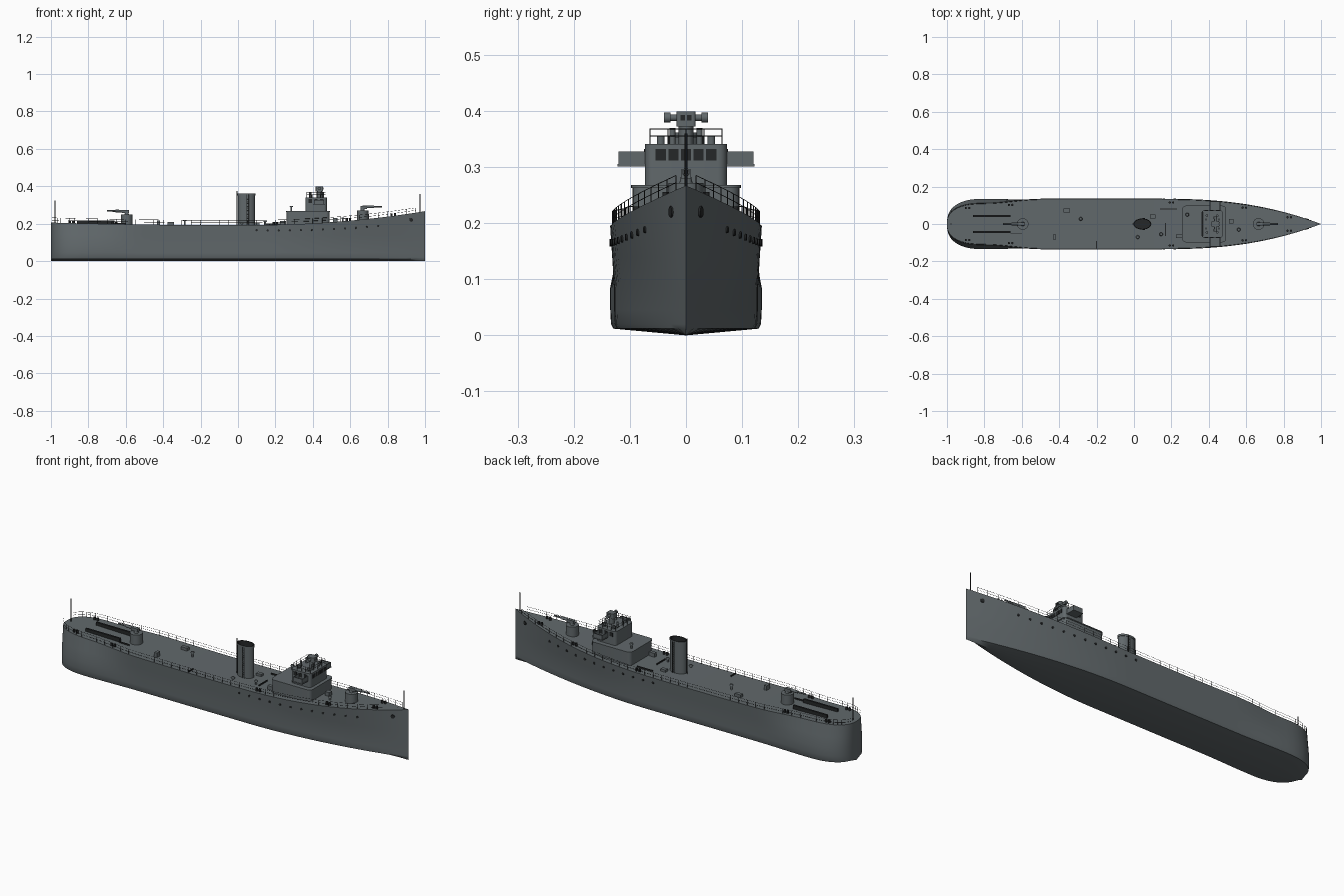
import bpy, bmesh, math
from mathutils import Vector, Matrix

old = bpy.data.objects.get("Cube")
if old:
    bpy.data.objects.remove(old)


def material(name, rgb):
    m = bpy.data.materials.new(name)
    m.use_nodes = True
    m.diffuse_color = (*rgb, 1)
    m.node_tree.nodes["Principled BSDF"].inputs["Base Color"].default_value = (*rgb, 1)
    return m


GREY = material("naval grey", (0.12, 0.14, 0.148))
DARK = material("dark fittings", (0.018, 0.02, 0.021))


def finish(name, bm, mat, smooth=True):
    bmesh.ops.recalc_face_normals(bm, faces=bm.faces)
    me = bpy.data.meshes.new(name)
    bm.to_mesh(me)
    bm.free()
    me.materials.append(mat)
    ob = bpy.data.objects.new(name, me)
    bpy.context.scene.collection.objects.link(ob)
    if smooth:
        bpy.ops.object.select_all(action='DESELECT')
        ob.select_set(True)
        bpy.context.view_layer.objects.active = ob
        bpy.ops.object.shade_smooth_by_angle(angle=math.radians(35))
    return ob


def box(name, lo, hi, mat=GREY, corner=0):
    bm = bmesh.new()
    lo, hi = Vector(lo), Vector(hi)
    bmesh.ops.create_cube(bm, size=1, matrix=Matrix.Translation((lo + hi) / 2) @ Matrix.Diagonal((*(hi - lo), 1)))
    if corner:
        upright = [e for e in bm.edges if abs(e.verts[0].co.z - e.verts[1].co.z) > 1e-4]
        bmesh.ops.bevel(bm, geom=upright, offset=corner, segments=5, affect='EDGES', profile=0.5)
    return finish(name, bm, mat)


def add_rod(bm, a, b, r, sides=12, r2=None):
    a, b = Vector(a), Vector(b)
    turn = (b - a).to_track_quat('Z', 'Y').to_matrix().to_4x4()
    bmesh.ops.create_cone(bm, cap_ends=True, segments=sides, radius1=r, radius2=r if r2 is None else r2,
                          depth=(b - a).length, matrix=Matrix.Translation((a + b) / 2) @ turn)


def rods(name, items, mat=GREY, sides=12):
    bm = bmesh.new()
    for it in items:
        add_rod(bm, it[0], it[1], it[2], sides, it[3] if len(it) > 3 else None)
    return finish(name, bm, mat)


# Hull lines
BEAM, FORE, AFT = 0.135, 0.15, -0.8


def sheer(x):
    return 0.192 + (0.075 * x ** 2.2 if x > 0 else 0.014 * x * x)


def plan(x, fullness=2.4):
    if x > FORE:
        return 1 - ((x - FORE) / (1 - FORE)) ** fullness
    if x < AFT:
        return max(0, 1 - ((AFT - x) / (1 + AFT)) ** 2.5) ** 0.4
    return 1


def ease(x):
    t = min(1, max(0, (-0.5 - x) / 0.3))
    return t * t * (3 - 2 * t)


def deck_half(x):
    return BEAM * plan(x) * (1 - 0.17 * ease(x))


def low_half(x):
    return (0.128 + 0.007 * ease(x)) * plan(x, 1.9)


def hull_half(x, z):
    t = (z - 0.085) / (sheer(x) - 0.085)
    return low_half(x) + (deck_half(x) - low_half(x)) * t


# Hull lofted through cross-sections
xs = [-1 + 0.2 * (i / 12) ** 2.5 for i in range(12)] + [AFT + 0.05 * i for i in range(37)]
bm = bmesh.new()
rings = []
for x in xs:
    w, top = low_half(x), sheer(x)
    half = [(0.96 * w, 0.012), (0.99 * w, 0.02), (w, 0.045), (w, 0.085),
            (hull_half(x, 0.14), 0.14), (deck_half(x), top)]
    pts = [(-y, z) for y, z in reversed(half)] + [(0, 0)] + half
    rings.append([bm.verts.new((x, y, z)) for y, z in pts])
for a, b in zip(rings, rings[1:]):
    n = len(a)
    for i in range(n):
        j = (i + 1) % n
        bm.faces.new((a[i], a[j], b[j], b[i]))
bmesh.ops.remove_doubles(bm, verts=bm.verts, dist=1e-5)
finish("hull", bm, GREY)

# Portholes and hawse openings
holes = []
for s in (-1, 1):
    for x, r, drop in [(0.1 + 0.059 * i, 0.006, 0.027 + 0.0015 * i) for i in range(12)] + [(0.925, 0.01, 0.035)]:
        z = sheer(x) - drop
        y = hull_half(x, z)
        slope = (hull_half(x + 0.01, z) - hull_half(x - 0.01, z)) / 0.02
        out = Vector((-slope, s, 0)).normalized() * 0.003
        p = Vector((x, s * y, z))
        holes.append((p - out, p + out, r))
rods("portholes", holes, DARK)

# Deck railings with stanchions and wires
path = [x for x in xs if -0.995 < x < 0.96]
rail = []
for s in (-1, 1):
    foot = [Vector((x, s * 0.97 * deck_half(x), sheer(x))) for x in path]
    for i, p in enumerate(foot):
        if path[i] > -0.97:
            rail.append((p, p + Vector((0, 0, 0.026)), 0.001))
        if i:
            for h in (0.013, 0.026):
                up = Vector((0, 0, h))
                rail.append((foot[i - 1] + up, p + up, 0.0007))
rods("deck_railing", rail, DARK, 4)

# Flagstaffs
rods("flagstaffs", [((-0.978, 0, 0.2), (-0.978, 0, 0.325), 0.0025),
                    ((0.974, 0, 0.26), (0.974, 0, 0.36), 0.0025)], DARK, 8)

# Deckhouse and bridge
box("deckhouse", (0.26, -0.095, 0.185), (0.49, 0.095, 0.268), GREY, 0.02)
box("deckhouse_roof", (0.257, -0.098, 0.263), (0.493, 0.098, 0.268), GREY, 0.022)
box("bridge", (0.36, -0.073, 0.265), (0.475, 0.073, 0.341), GREY, 0.016)
box("bridge_wing_floor", (0.405, -0.122, 0.301), (0.462, 0.122, 0.305))
for s in (-1, 1):
    inner, outer = sorted((s * 0.07, s * 0.12))
    for k, x in enumerate((0.407, 0.457)):
        box("wing_screen", (x, inner, 0.305), (x + 0.003, outer, 0.328))
    edge = sorted((s * 0.117, s * 0.12))
    box("wing_end_screen", (0.407, edge[0], 0.305), (0.46, edge[1], 0.328))
    for i in range(3):
        x = 0.378 + 0.03 * i
        side = sorted((s * 0.07, s * 0.0745))
        box("bridge_side_window", (x, side[0], 0.312), (x + 0.018, side[1], 0.332), DARK)
for i in range(-2, 3):
    y = 0.0225 * i
    box("bridge_window", (0.47, y - 0.009, 0.312), (0.4765, y + 0.009, 0.332), DARK)

# Railing on the bridge roof
corners = [(0.367, -0.064), (0.468, -0.064), (0.468, 0.064), (0.367, 0.064)]
guard = []
for (ax, ay), (bx, by) in zip(corners, corners[1:] + corners[:1]):
    for z in (0.355, 0.368):
        guard.append(((ax, ay, z), (bx, by, z), 0.0009))
    for k in range(4):
        x, y = ax + (bx - ax) * k / 4, ay + (by - ay) * k / 4
        guard.append(((x, y, 0.34), (x, y, 0.368), 0.001))
rods("bridge_railing", guard, DARK, 4)

# Director with rangefinder and roof instruments
rods("director_pedestal", [((0.435, 0, 0.34), (0.435, 0, 0.376), 0.013)])
box("director", (0.415, -0.017, 0.372), (0.455, 0.017, 0.399), GREY, 0.005)
for y in (-0.006, 0.006):
    box("director_port", (0.45, y - 0.004, 0.383), (0.4565, y + 0.004, 0.393), DARK)
rods("rangefinder", [((0.435, -0.037, 0.388), (0.435, 0.037, 0.388), 0.006)] +
     [((0.435, s * 0.028, 0.388), (0.435, s * 0.039, 0.388), 0.009) for s in (-1, 1)])
rods("roof_instruments", [((x, s * 0.045, 0.34), (x, s * 0.045, 0.356), 0.007)
                          for s in (-1, 1) for x in (0.39, 0.445)] +
     [((x, s * 0.024, 0.34), (x, s * 0.024, 0.37), 0.005) for s in (-1, 1) for x in (0.385, 0.455)])

# Funnel with hollow top, ladder and steam pipe
FX = 0.045
bm = bmesh.new()
profile = [(1, 0.185), (1, 0.352), (1.06, 0.352), (1.06, 0.362), (0.92, 0.362), (0.92, 0.335)]
loops = []
for k, z in profile:
    loops.append([bm.verts.new((FX + 0.045 * k * math.cos(a), 0.028 * k * math.sin(a), z))
                  for a in (math.tau * i / 32 for i in range(32))])
for a, b in zip(loops, loops[1:]):
    for i in range(32):
        j = (i + 1) % 32
        bm.faces.new((a[i], a[j], b[j], b[i]))
bm.faces.new(loops[-1])
funnel = finish("funnel", bm, GREY)
funnel.data.materials.append(DARK)
for f in funnel.data.polygons:
    if f.center.z > 0.33 and (f.normal.z > 0.9 or f.center.z < 0.35):
        f.material_index = 1
pipes = [((-0.006, 0, 0.19), (-0.006, 0, 0.376), 0.003)]
for s in (-1, 1):
    pipes += [((x, s * 0.03, 0.19), (x, s * 0.03, 0.355), 0.0015) for x in (0.048, 0.058)]
    pipes += [((0.048, s * 0.03, 0.2 + 0.01 * i), (0.058, s * 0.03, 0.2 + 0.01 * i), 0.001) for i in range(15)]
rods("funnel_ladders_and_pipe", pipes, DARK, 6)


# Deck guns: round bandstand, pivot, cradle and barrel
def gun(name, x, facing, z):
    rods(name + "_bandstand", [((x, 0, z - 0.015), (x, 0, z + 0.052), 0.031)], GREY, 32)
    rods(name + "_pivot", [((x, 0, z + 0.05), (x, 0, z + 0.064), 0.012, 0.009)], GREY, 16)
    ends = sorted((x - facing * 0.012, x + facing * 0.025))
    box(name + "_cradle", (ends[0], -0.009, z + 0.06), (ends[1], 0.009, z + 0.076))
    rods(name + "_barrel", [((x, 0, z + 0.07), (x + facing * 0.06, 0, z + 0.071), 0.007),
                            ((x, 0, z + 0.07), (x + facing * 0.105, 0, z + 0.072), 0.0055, 0.004)])


gun("fore_gun", 0.666, 1, 0.22)
gun("aft_gun", -0.595, -1, 0.197)

# Quarterdeck mine rails
for s in (-1, 1):
    box("mine_rack", (-0.86, s * 0.043 - 0.005, 0.195), (-0.66, s * 0.043 + 0.005, 0.218), DARK)

# Hatches, lockers and pipes along the deck
for x, y, a, b, h in [(-0.36, 0.072, 0.018, 0.01, 0.015), (-0.425, -0.07, 0.008, 0.013, 0.024),
                      (0.24, -0.065, 0.016, 0.009, 0.02), (0.52, 0.015, 0.012, 0.012, 0.02),
                      (0.1, 0.04, 0.015, 0.01, 0.012)]:
    box("deck_locker", (x - a, y - b, sheer(x) - 0.005), (x + a, y + b, sheer(x) + h))
for x, y, a, b in [(0.185, 0.08, 0.045, 0.002), (0.168, -0.03, 0.002, 0.035),
                   (-0.63, -0.052, 0.03, 0.002), (-0.2, -0.11, 0.002, 0.02)]:
    box("deck_pipe", (x - a, y - b, sheer(x) - 0.005), (x + a, y + b, sheer(x) + 0.007), DARK)

# Mushroom ventilators
vents = []
for x, y, z, h in [(-0.285, 0.027, sheer(-0.285), 0.028), (0.145, -0.055, sheer(0.145), 0.022),
                   (0.02, -0.07, sheer(0.02), 0.014), (0.285, 0.05, 0.268, 0.028), (0.56, -0.03, sheer(0.56), 0.02)]:
    vents += [((x, y, z - 0.005), (x, y, z + h), 0.005), ((x, y, z + h - 0.006), (x, y, z + h), 0.01, 0.007)]
rods("ventilators", vents, GREY, 16)

# Mooring bollards in pairs
posts = []
for x in (-0.89, -0.66, 0.2, 0.59, 0.83):
    for s in (-1, 1):
        y = s * (deck_half(x) - 0.02)
        for dx in (-0.009, 0.009):
            posts.append(((x + dx, y, sheer(x) - 0.008), (x + dx, y, sheer(x) + 0.014), 0.006))
rods("bollards", posts, DARK)
